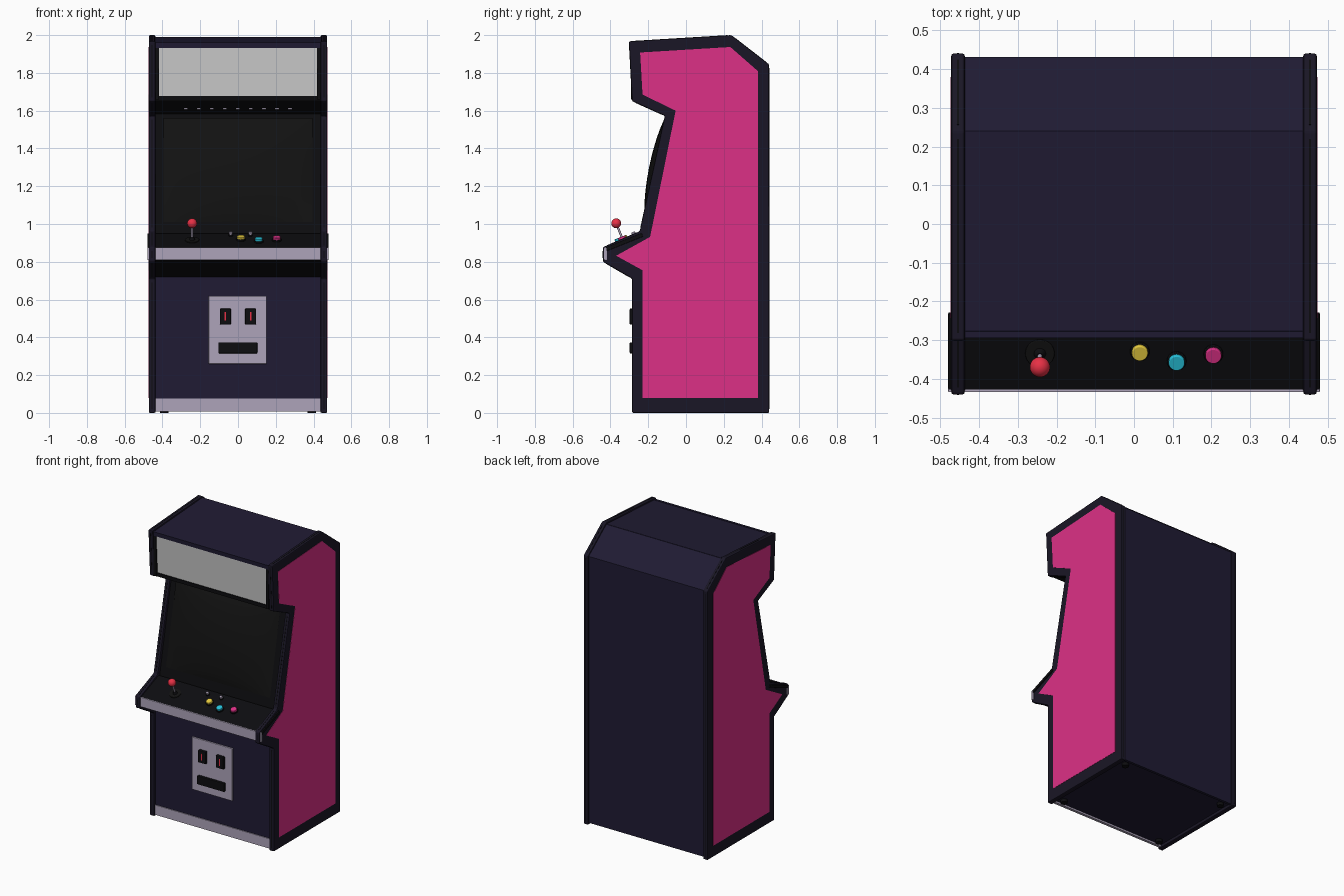
import bpy, bmesh, math
from mathutils import Vector

if "Cube" in bpy.data.objects:
    bpy.data.objects.remove(bpy.data.objects["Cube"])


def material(name, rgb):
    m = bpy.data.materials.new(name)
    m.diffuse_color = (*rgb, 1)
    m.use_nodes = True
    m.node_tree.nodes["Principled BSDF"].inputs["Base Color"].default_value = m.diffuse_color
    return m


NAVY = material("navy", (0.014, 0.011, 0.033))
TRIM = material("trim", (0.010, 0.008, 0.019))
BLACK = material("black", (0.004, 0.004, 0.005))
GLASS = material("glass", (0.006, 0.006, 0.006))
PINK = material("pink", (0.72, 0.03, 0.24))
LILAC = material("lilac", (0.42, 0.37, 0.49))
RED = material("red", (0.80, 0.03, 0.06))
YELLOW = material("yellow", (0.80, 0.60, 0.05))
CYAN = material("cyan", (0.02, 0.55, 0.72))


def finish(name, bm, mat, bevel=0.0, mirror=False, segments=2):
    bmesh.ops.recalc_face_normals(bm, faces=bm.faces)
    me = bpy.data.meshes.new(name)
    bm.to_mesh(me)
    bm.free()
    ob = bpy.data.objects.new(name, me)
    bpy.context.collection.objects.link(ob)
    if mat:
        me.materials.append(mat)
    if bevel:
        b = ob.modifiers.new("bevel", 'BEVEL')
        b.width, b.segments = bevel, segments
    if mirror:
        ob.modifiers.new("mirror", 'MIRROR')
    return ob


def prism(name, pts, x0, x1, mat, bevel=0.0, mirror=False):
    """Extrude a (y, z) profile from x0 to x1."""
    bm = bmesh.new()
    f = bm.faces.new([bm.verts.new((x0, y, z)) for y, z in pts])
    r = bmesh.ops.extrude_face_region(bm, geom=[f])
    bmesh.ops.translate(bm, vec=(x1 - x0, 0, 0),
                        verts=[v for v in r["geom"] if isinstance(v, bmesh.types.BMVert)])
    return finish(name, bm, mat, bevel, mirror)


def panel(name, p, q, mat, half=0.437, t=0.018, bevel=0.0):
    """Flat board whose outer face runs p -> q, thickness going inward."""
    p, q = Vector(p), Vector(q)
    d = (q - p).normalized()
    n = Vector((d.y, -d.x)) * t
    return prism(name, [p, q, q + n, p + n], -half, half, mat, bevel)


def box(name, lo, hi, mat, bevel=0.0, mirror=False):
    pts = [(lo[1], lo[2]), (hi[1], lo[2]), (hi[1], hi[2]), (lo[1], hi[2])]
    return prism(name, pts, lo[0], hi[0], mat, bevel, mirror)


def cylinder(name, base, r, h, mat, tilt=0.0, bevel=0.0, r2=None):
    bpy.ops.mesh.primitive_cone_add(vertices=32, radius1=r, radius2=r2 or r, depth=h)
    ob = bpy.context.object
    ob.name = name
    ob.rotation_euler.x = tilt
    ob.location = Vector(base) + Vector((0, -math.sin(tilt), math.cos(tilt))) * h / 2
    if bevel:
        b = ob.modifiers.new("bevel", 'BEVEL')
        b.width, b.segments = bevel, 3
    if mat:
        ob.data.materials.append(mat)
    bpy.ops.object.shade_smooth_by_angle()
    return ob


# Side boards with edge moulding and pink inlay
outer = [(-.285, 0), (-.285, .71), (-.44, .80), (-.44, .877), (-.245, .962), (-.112, 1.572),
         (-.285, 1.65), (-.302, 1.967), (.24, 2.0), (.44, 1.845), (.44, 0)]
inner = [(-.23, .078), (-.23, .755), (-.37, .832), (-.19, .932), (-.055, 1.6),
         (-.23, 1.685), (-.243, 1.908), (.235, 1.937), (.38, 1.81), (.38, .078)]
prism("side_board", outer, .437, .472, TRIM, .006, True)
prism("side_inlay", inner, .468, .4735, PINK, 0, True)
for i in range(len(outer) - 1):
    a, b = Vector(outer[i]), Vector(outer[i + 1])
    d = (b - a).normalized() * .02
    n = Vector((d.y, -d.x)).normalized()
    a, b = a + d - n * .001, b - d - n * .001
    prism(f"edge_moulding_{i}", [a, b, b + n * .004, a + n * .004], .4525, .4575, BLACK, 0, True)

# Cabinet panels, clockwise from the front foot
panel("kick_plate", (-.276, .008), (-.276, .075), LILAC)
panel("front_panel", (-.27, .075), (-.27, .725), NAVY)
panel("panel_underside", (-.262, .715), (-.425, .81), BLACK)
panel("control_front_strip", (-.434, .81), (-.434, .875), LILAC, .48, .016, .002)
panel("control_deck", (-.432, .873), (-.235, .952), BLACK, .48, .02, .003)
panel("screen_bezel", (-.228, .935), (-.095, 1.59), BLACK)
panel("speaker_panel", (-.10, 1.583), (-.275, 1.662), BLACK)
panel("marquee_backing", (-.266, 1.65), (-.282, 1.955), BLACK)
panel("marquee", (-.276, 1.677), (-.290, 1.932), None, .418, .012)
panel("marquee_lower_rail", (-.280, 1.652), (-.281, 1.677), BLACK)
panel("marquee_upper_rail", (-.293, 1.932), (-.295, 1.96), NAVY)
panel("top_panel", (-.294, 1.958), (.24, 1.991), NAVY)
panel("back_slope", (.238, 1.991), (.431, 1.842), NAVY)
panel("back_panel", (.431, 1.842), (.431, .012), NAVY)
panel("bottom_panel", (.43, .02), (-.27, .02), NAVY)
box("marquee_side_rail", (.418, -.292, 1.66), (.437, -.26, 1.955), BLACK, 0, True)

# Bulging screen glass, laid along the bezel
bm = bmesh.new()
bmesh.ops.create_grid(bm, x_segments=24, y_segments=24, size=1)
p, q = Vector((0, -.215, 1.01)), Vector((0, -.108, 1.56))
up = (q - p).normalized()
out = Vector((0, -up.z, up.y))
for v in bm.verts:
    u, w = v.co.x, v.co.y
    bulge = .002 + .034 * (1 - u ** 2) ** .8 * (1 - w ** 2) ** .8 if max(abs(u), abs(w)) < .999 else .002
    v.co = Vector((u * .395, 0, 0)) + p.lerp(q, (w + 1) / 2) + out * bulge
glass = finish("screen_glass", bm, GLASS)
for f in glass.data.polygons:
    f.use_smooth = True

# Speaker slots
for i in range(9):
    x = -.277 + i * .069
    box(f"speaker_slot_{i}", (x - .01, -.166, 1.606), (x + .01, -.156, 1.613), LILAC)

# Controls on the sloping deck
TILT = math.atan2(.079, .197)


def on_deck(x, y):
    return Vector((x, y, .873 + (y + .432) * .401))


def button(name, x, y, r, mat):
    cylinder(name + "_collar", on_deck(x, y), r * 1.2, .010, BLACK, TILT, .002)
    cylinder(name, on_deck(x, y), r, .022, mat, TILT, .003)


button("yellow_button", .015, -.327, .021, YELLOW)
button("cyan_button", .11, -.352, .021, CYAN)
button("pink_button", .205, -.334, .021, PINK)
button("start_button_left", -.038, -.272, .010, LILAC)
button("start_button_right", .066, -.272, .010, LILAC)

stick = on_deck(-.243, -.333)
axis = Vector((0, -math.sin(TILT), math.cos(TILT)))
cylinder("joystick_base", stick, .038, .006, GLASS, TILT, .002)
cylinder("joystick_boot", stick, .018, .022, BLACK, TILT, 0, .008)
cylinder("joystick_shaft", stick, .006, .09, LILAC, TILT)
bpy.ops.mesh.primitive_uv_sphere_add(segments=32, ring_count=16, radius=.026,
                                     location=stick + axis * .098)
ball = bpy.context.object
ball.name = "joystick_ball"
ball.data.materials.append(RED)
bpy.ops.object.shade_smooth()

# Coin door
box("coin_door", (-.155, -.28, .26), (.152, -.265, .62), LILAC, .002)
box("coin_slot", (.038, -.298, .468), (.096, -.275, .552), BLACK, .004, True)
box("coin_slot_light", (.064, -.2995, .488), (.071, -.295, .534), RED, 0, True)
box("coin_return", (-.104, -.298, .315), (.102, -.275, .373), BLACK, .004)

# Feet
for sx in (-1, 1):
    for y in (-.22, .38):
        cylinder("foot", (sx * .39, y, 0), .022, .022, BLACK)
